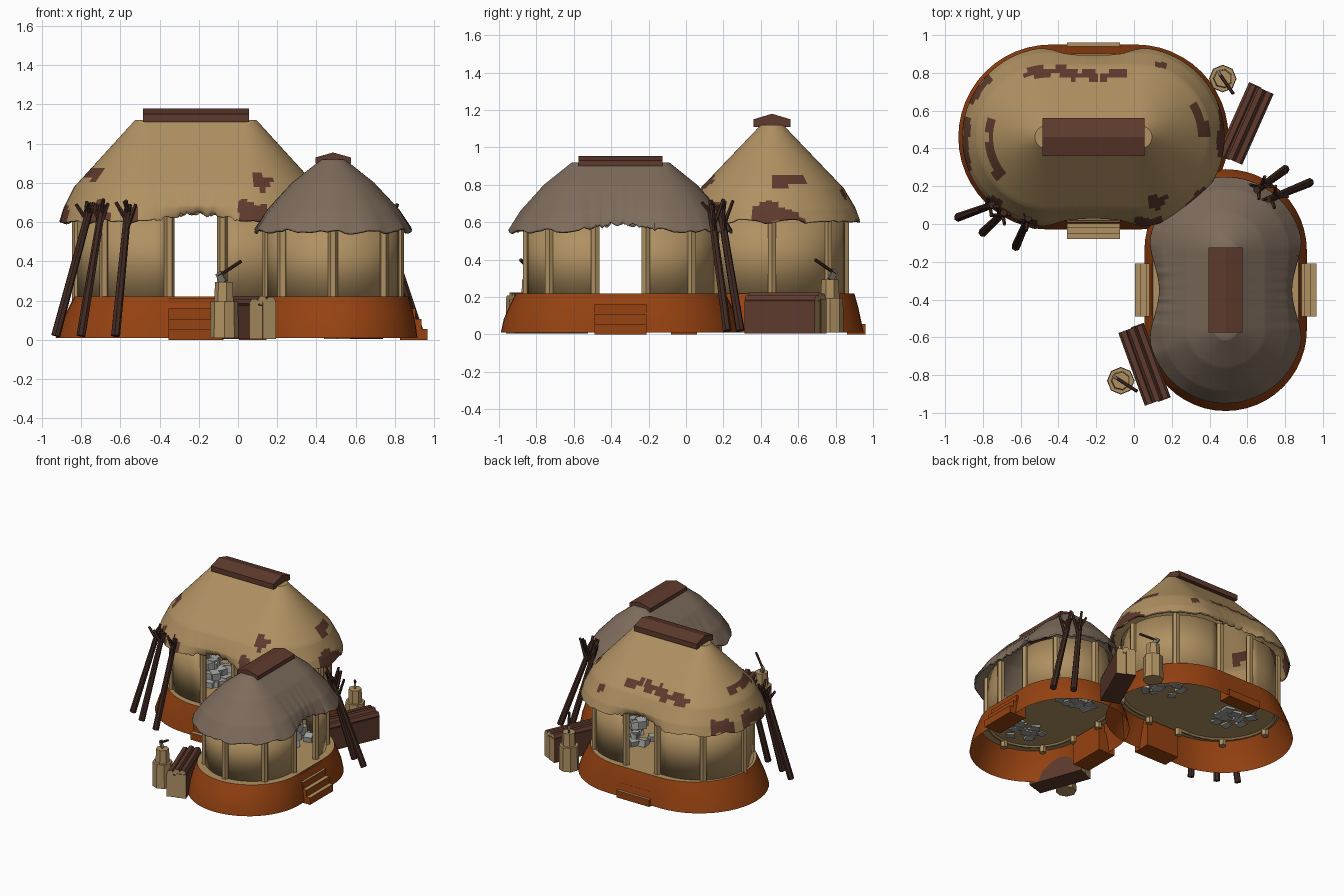
import bpy, bmesh, math, random
from mathutils import Vector, Matrix

if "Cube" in bpy.data.objects:
    bpy.data.objects.remove(bpy.data.objects["Cube"])
random.seed(4)

def mat(name, r, g, b):
    m = bpy.data.materials.new(name)
    m.diffuse_color = tuple(((c / 255 + 0.055) / 1.055) ** 2.4 for c in (r, g, b)) + (1,)
    m.use_nodes = True
    m.node_tree.nodes["Principled BSDF"].inputs["Base Color"].default_value = m.diffuse_color
    return m
TAN = mat("tan wood", 176, 145, 98)
CLAY = mat("orange clay", 150, 66, 17)
GREY_THATCH = mat("grey thatch", 126, 108, 92)
BROWN = mat("brown bark", 94, 58, 45)
DARK = mat("dark pole wood", 66, 42, 34)
STONE = mat("pale stone", 168, 168, 165)
STEEL = mat("axe steel", 120, 116, 110)

def make(name, verts, faces, mats, rule=None, smooth=None, thick=0):
    me = bpy.data.meshes.new(name)
    me.from_pydata(verts, [], faces)
    bm = bmesh.new()
    bm.from_mesh(me)
    bmesh.ops.recalc_face_normals(bm, faces=bm.faces)
    bm.to_mesh(me)
    bm.free()
    for m in mats:
        me.materials.append(m)
    if rule:
        for p in me.polygons:
            p.material_index = rule(p)
    ob = bpy.data.objects.new(name, me)
    bpy.context.collection.objects.link(ob)
    if thick:
        s = ob.modifiers.new("thickness", 'SOLIDIFY')
        s.thickness, s.offset = thick, -1
    if smooth:
        bpy.ops.object.select_all(action='DESELECT')
        ob.select_set(True)
        bpy.context.view_layer.objects.active = ob
        bpy.ops.object.shade_smooth_by_angle(angle=math.radians(smooth))
    return ob

def prism(name, p, q, r1, r2, n, mats, rule=None, spin=0.0):
    """n-sided stick or stump from p to q"""
    p, q = Vector(p), Vector(q)
    rot = (q - p).to_track_quat('Z', 'Y')
    vs = []
    for c, r in ((p, r1), (q, r2)):
        for i in range(n):
            a = 2 * math.pi * i / n + spin
            vs.append(c + rot @ Vector((r * math.cos(a), r * math.sin(a), 0)))
    fs = [(i, (i + 1) % n, n + (i + 1) % n, n + i) for i in range(n)]
    fs += [tuple(range(n)), tuple(range(n, 2 * n))]
    return make(name, vs, fs, mats, rule)

def box(name, c, size, mats, rot=None, rule=None):
    rot = rot or Matrix()
    vs = [Vector(c) + rot @ Vector((x * size[0] / 2, y * size[1] / 2, z * size[2] / 2))
          for z in (-1, 1) for x, y in ((-1, -1), (1, -1), (1, 1), (-1, 1))]
    fs = [(0, 1, 2, 3), (4, 5, 6, 7), (0, 1, 5, 4), (1, 2, 6, 5), (2, 3, 7, 6), (3, 0, 4, 7)]
    return make(name, vs, fs, mats, rule)

def stadium(L, R, arc=24, flat=24):
    """closed outline: two half circles joined by straight runs"""
    pts = []
    for s in (1, -1):
        for i in range(arc):
            a = math.pi * (i / arc - 0.5)
            pts.append((s * (L + R * math.cos(a)), s * R * math.sin(a)))
        for i in range(flat):
            pts.append((s * (L - 2 * L * i / flat), s * R))
    return pts

def loft_faces(n, k):
    return [(j * n + i, j * n + (i + 1) % n, (j + 1) * n + (i + 1) % n, (j + 1) * n + i)
            for j in range(k - 1) for i in range(n)]

# bark patches on the large roof: x1, y1, x2, y2, radius (plan view)
PATCHES = [(-.56, .80, -.42, .81, .025), (-.42, .81, -.22, .78, .025), (-.15, .78, -.05, .81, .025),
           (-.77, .52, -.72, .26, .025), (.33, .60, .36, .48, .03), (.12, .12, .15, .13, .035),
           (-.89, .30, -.89, .56, .02), (-.86, .66, -.78, .76, .02), (.46, .38, .47, .62, .02),
           (-.74, .10, -.72, .11, .03), (-.80, .10, -.66, .04, .02), (.03, .01, .12, .01, .025),
           (.30, .10, .36, .16, .025), (-.58, -.01, -.52, 0, .02), (.13, .83, .14, .84, .02)]

def patched(p):
    x, y = p.center.x, p.center.y
    for x1, y1, x2, y2, r in PATCHES:
        a, d = Vector((x1, y1)), Vector((x2 - x1, y2 - y1))
        t = max(0, min(1, (Vector((x, y)) - a).dot(d) / d.length_squared))
        if (Vector((x, y)) - a - d * t).length < r * (1 + .35 * math.sin(45 * x + 30 * y)):
            return 1
    return 0

def hut(tag, cx, cy, turned, base, wall, wall_top, roof, cap, thatch, rule):
    def P(u, v, z):
        return Vector((cx - v, cy + u, z)) if turned else Vector((cx + u, cy + v, z))
    # clay platform, open below, with a tan floor
    vs = [P(u, v, z) for z, L, R in base for u, v in stadium(L, R)]
    n = len(vs) // len(base)
    fs = loft_faces(n, len(base)) + [tuple(range(n * (len(base) - 1), n * len(base)))]
    make(tag + "_platform", vs, fs, [CLAY, TAN], lambda p: 1 if abs(p.normal.z) > .9 else 0, 35)
    # two curved walls leaving doors on both long sides
    L, R = wall
    door = .135
    for s in (1, -1):
        path = [(door, -R)] + [(L + R * math.cos(a), R * math.sin(a)) for a in
                               [math.pi * (i / 18 - .5) for i in range(19)]] + [(door, R)]
        k = len(path)
        vs = [P(s * u, v, z) for z in (.21, wall_top) for u, v in path]
        make(tag + "_wall", vs, [(i, i + 1, k + i + 1, k + i) for i in range(k - 1)],
             [TAN], None, 25, .02)
        # posts at the doors and around the bend
        for u, v in [path[0], path[-1], path[5], path[10], path[15]]:
            prism(tag + "_post", P(s * u, v, .17), P(s * u, v, wall_top), .026, .026, 6, [TAN])
        # steps: clay risers and tan treads
        out = base[0][2]
        for i in range(4):
            a, b = out + .05 - .03 * i, out - .09
            if s == 1 and not turned:
                a -= .04
            c = P(0, s * (a + b) / 2, .0275 + .052 * i)
            w = (a - b, .28, .055) if turned else (.28, a - b, .055)
            box(tag + "_step", c, w, [CLAY, TAN], None, lambda p: 1 if p.normal.z > .9 else 0)
    # thatched roof with a ragged eave, drawn back above the doors
    vs, steps = [], 14
    rings = []
    for (z0, l0, r0), (z1, l1, r1) in zip(roof, roof[1:]):
        rings += [(z0 + (z1 - z0) * t / steps, l0 + (l1 - l0) * t / steps, r0 + (r1 - r0) * t / steps)
                  for t in range(steps)]
    rings.append(roof[-1])
    n = len(stadium(1, 1, 40, 40))
    rag = [random.uniform(-.008, .008) + .006 * math.sin(i * .9) for i in range(n)]
    for j, (z, L, R) in enumerate(rings):
        f = (j / (len(rings) - 1)) ** 3
        for i, (u, v) in enumerate(stadium(L, R, 40, 40)):
            d = max(0, 1 - abs(u) / .3) if abs(v) > R * .5 else 0
            d = d * d * (3 - 2 * d)
            vs.append(P(u, v * (1 - .14 * f * d), z + f * (.035 * d + rag[i])))
    fs = loft_faces(n, len(rings)) + [tuple(range(n))]
    make(tag + "_thatch_roof", vs, fs, [thatch, BROWN], rule, 40, .012)
    # gabled ridge cap
    hl, hw, zb, ze, zt = cap
    prof = [(-hw, zb), (hw, zb), (hw, ze), (0, zt), (-hw, ze)]
    vs = [P(s * hl, v, z) for s in (-1, 1) for v, z in prof]
    make(tag + "_ridge_cap", vs, loft_faces(5, 2) + [tuple(range(5)), tuple(range(5, 10))], [BROWN])
    # two heaps of stone blocks on the floor
    for s in (1, -1):
        for i in range(34):
            lvl = 0 if i < 17 else 1 if i < 28 else 2
            a, r = random.uniform(0, 6.28), (.13 - .035 * lvl) * math.sqrt(random.random())
            q = random.uniform(.045, .065)
            c = P(s * (.33 if not turned else .28) + r * math.cos(a), r * 1.2 * math.sin(a),
                  .235 + .05 * lvl)
            rot = Matrix.Rotation(random.uniform(0, 1.5), 4, 'Z') @ Matrix.Rotation(random.uniform(-.2, .2), 4, 'X')
            box(tag + "_stone", c, (q, q * 1.1, q), [STONE], rot)

hut("large_hut", -.215, .46, False,
    [(0.01, .225, .49), (.08, .215, .475), (.15, .195, .46), (.22, .18, .44)], (.215, .39), .63,
    [(1.12, .25, .06), (.78, .235, .385), (.67, .225, .45), (.605, .22, .475)],
    (.27, .10, 1.11, 1.15, 1.18), TAN, patched)
hut("small_hut", .485, -.35, True,
    [(0.01, .21, .43), (.08, .205, .42), (.15, .19, .405), (.22, .175, .385)], (.165, .335), .58,
    [(.92, .2, .06), (.80, .2, .21), (.66, .195, .34), (.555, .19, .41)],
    (.225, .09, .90, .93, .955), GREY_THATCH, None)

# forked poles leaning against the eaves
for foot, top in [((-.93, .035, .02), (-.75, .10, .69)), ((-.80, -.045, .02), (-.69, .06, .69)),
                  ((-.625, -.12, .02), (-.56, .03, .69)),
                  ((.93, .22, .02), (.71, .13, .69)), ((.80, .29, .02), (.65, .18, .69))]:
    prism("leaning_pole", foot, top, .024, .019, 7, [DARK])
    f, t = Vector(foot), Vector(top)
    for k in range(4):
        a = k * 1.57 + random.uniform(-.4, .4)
        b = f.lerp(t, .78 + .05 * k)
        e = b + Vector((.055 * math.cos(a), .055 * math.sin(a), 0))
        e.z = random.uniform(.69, .725)
        prism("pole_fork", b, e, .012, .009, 5, [DARK])

# log stacks: bark on the sides, tan on the sawn ends
for cx, cy, ang in [(.59, .53, 66), (.055, -.745, -70)]:
    rot = Matrix.Rotation(math.radians(ang), 4, 'Z')
    axis = rot @ Vector((1, 0, 0))
    ends = lambda p, axis=axis: 1 if abs(p.normal.dot(axis)) > .9 else 0
    for off, h, ln, w in [(-.036, .17, .41, .072), (.036, .185, .42, .072)]:
        c = Vector((cx, cy, .005 + h / 2)) + rot @ Vector((0, off, 0))
        box("stacked_log", c, (ln, w, h), [BROWN, TAN], rot, ends)
    for off, z in [(-.045, .185), (0, .20), (.045, .195)]:
        m = Vector((cx, cy, z)) + rot @ Vector((0, off, 0))
        prism("top_log", m - axis * .205, m + axis * .205, .027, .027, 6, [BROWN, TAN], ends)

# chopping stumps, each with an axe
for cx, cy, hx, hy in [(-.07, -.83, .085, -.055), (.47, .77, .055, -.08)]:
    prism("stump", (cx, cy, .01), (cx, cy, .195), .073, .07, 8, [TAN])
    prism("stump_block", (cx, cy, .19), (cx, cy, .295), .052, .047, 7, [TAN])
    a = Vector((cx - hx * .35, cy - hy * .35, .325))
    b = Vector((cx + hx, cy + hy, .40))
    prism("axe_handle", a, b, .009, .009, 6, [DARK])
    rot = Matrix.Rotation(math.atan2(hy, hx), 4, 'Z') @ Matrix.Rotation(-.6, 4, 'Y')
    box("axe_head", a.lerp(b, .12) - Vector((0, 0, .017)), (.035, .014, .06), [STEEL], rot)
